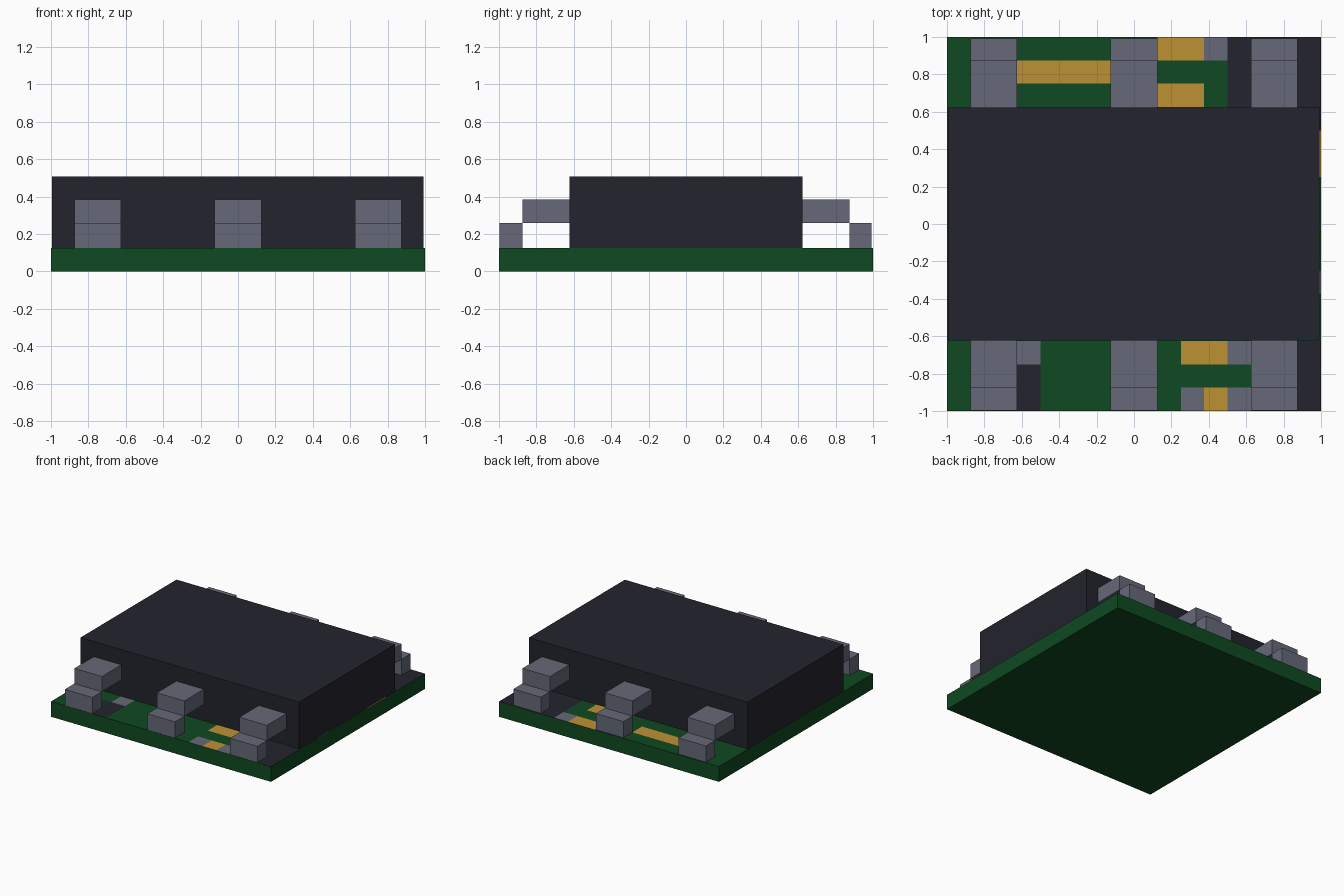
import bpy, bmesh
from mathutils import Vector

if "Cube" in bpy.data.objects:
    bpy.data.objects.remove(bpy.data.objects["Cube"])


def material(name, rgb):
    m = bpy.data.materials.new(name)
    m.diffuse_color = (*rgb, 1)
    m.use_nodes = True
    m.node_tree.nodes["Principled BSDF"].inputs["Base Color"].default_value = m.diffuse_color
    return m


GREEN = material("board green", (0.0046, 0.0670, 0.0152))
GOLD = material("trace gold", (0.515, 0.283, 0.0343))
GREY = material("metal grey", (0.133, 0.141, 0.188))
DARK = material("chip dark", (0.0168, 0.0168, 0.0265))


def box(name, x, y, z, mats):
    """Box spanning the given (min, max) ranges."""
    bm = bmesh.new()
    bmesh.ops.create_cube(bm, size=1)
    for v in bm.verts:
        v.co = Vector([r[0] if c < 0 else r[1] for c, r in zip(v.co, (x, y, z))])
    mesh = bpy.data.meshes.new(name)
    bm.to_mesh(mesh)
    bm.free()
    for m in mats:
        mesh.materials.append(m)
    obj = bpy.data.objects.new(name, mesh)
    bpy.context.collection.objects.link(obj)
    return obj


# Circuit board, its top cut into a grid and coloured by patches
board = box("circuit_board", (-1, 1), (-1, 1), (0, 0.125), [GREEN, GOLD, GREY, DARK])
# Patches in eighths: x0, x1, y0, y1, material index
PATCHES = [
    (4, 8, 4, 8, 3), (1, 3, 7, 8, 1), (3, 4, 7, 8, 2),
    (-5, -1, 6, 7, 1), (1, 3, 5, 6, 1),
    (-5, -4, -6, -5, 2), (-6, -4, -8, -6, 3),
    (2, 4, -6, -5, 1), (4, 5, -6, -5, 2),
    (2, 3, -8, -7, 2), (3, 4, -8, -7, 1), (4, 5, -8, -7, 2),
    (5, 8, -8, -5, 3), (7, 8, 2, 4, 1), (7, 8, -3, -2, 2),
]
bm = bmesh.new()
bm.from_mesh(board.data)
for axis in (Vector((1, 0, 0)), Vector((0, 1, 0))):
    for i in range(-7, 8):
        bmesh.ops.bisect_plane(bm, geom=bm.verts[:] + bm.edges[:] + bm.faces[:],
                               plane_co=axis * i / 8, plane_no=axis)
for f in bm.faces:
    if f.normal.z > 0.9:
        c = f.calc_center_median() * 8
        for x0, x1, y0, y1, index in PATCHES:
            if x0 < c.x < x1 and y0 < c.y < y1:
                f.material_index = index
bm.to_mesh(board.data)
bm.free()

# Chip body
box("chip_body", (-0.995, 0.992), (-0.623, 0.623), (0.125, 0.508), [DARK])

# Stepped pins on the front and back
for side, outer in ((-1, 0.998), (1, 0.992)):
    label = "front" if side < 0 else "back"
    for i, x in enumerate((-0.75, 0, 0.75)):
        span = (x - 0.125, x + 0.125)
        box(f"{label}_pin_arm_{i}", span, sorted((side * 0.62, side * 0.875)), (0.258, 0.383), [GREY])
        box(f"{label}_pin_foot_{i}", span, sorted((side * 0.875, side * outer)), (0.125, 0.258), [GREY])
